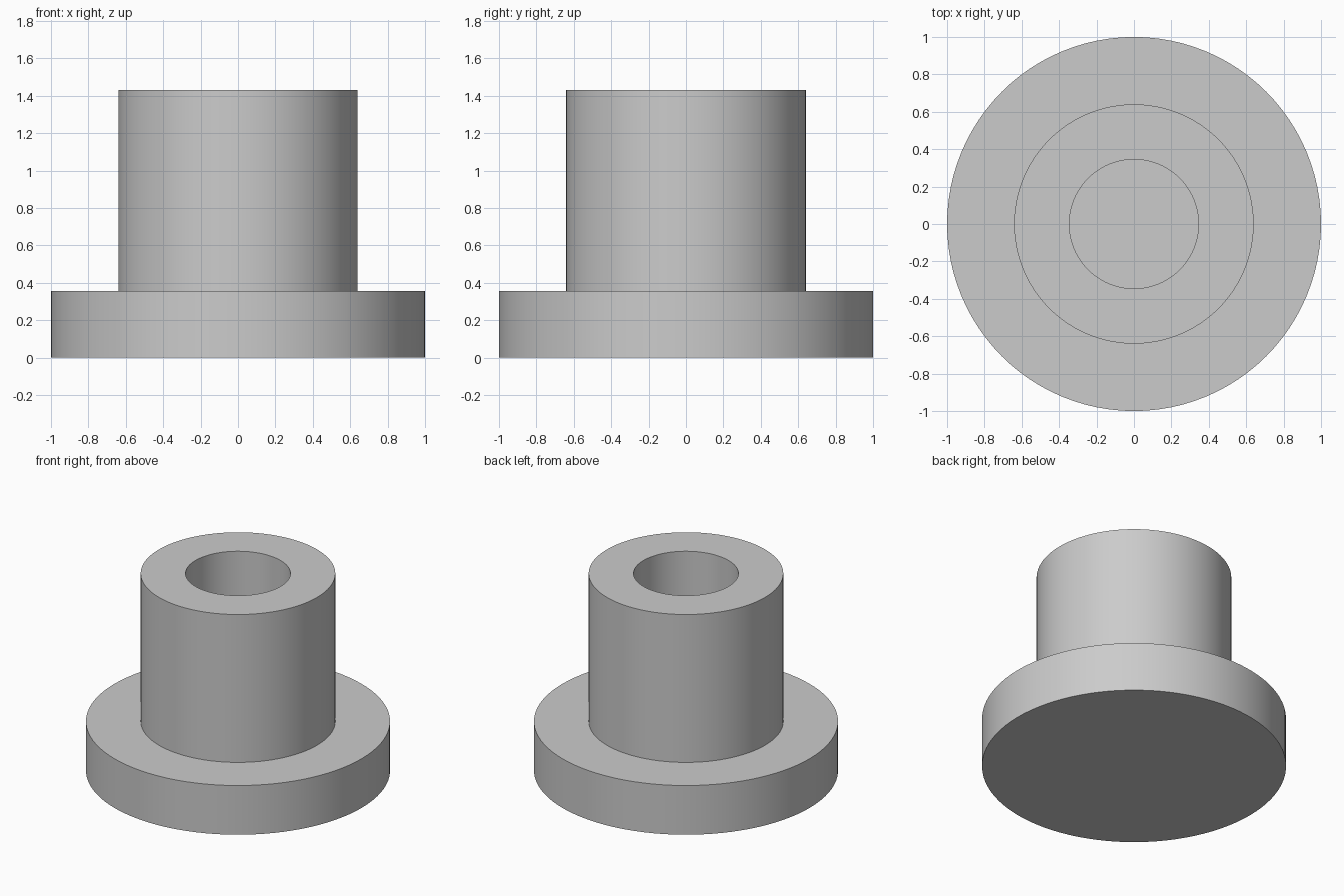
import bpy
import bmesh
import math
from mathutils import Vector

cube = bpy.data.objects.get("Cube")
if cube:
    bpy.data.objects.remove(cube, do_unlink=True)

SEGMENTS = 96
FLANGE_RADIUS, FLANGE_TOP = 1.0, 0.357
SLEEVE_RADIUS, SLEEVE_TOP = 0.64, 1.43
BORE_RADIUS, BORE_FLOOR = 0.345, FLANGE_TOP

# Plain grey material
grey = bpy.data.materials.new("plain_grey")
grey.use_nodes = True
colour = (0.6, 0.6, 0.6, 1.0)
grey.diffuse_color = colour
grey.node_tree.nodes["Principled BSDF"].inputs["Base Color"].default_value = colour


def lathe(name, profile):
    """Spin a radius/height profile around z into a closed solid."""
    bm = bmesh.new()
    verts = [bm.verts.new((r, 0, z)) for r, z in profile]
    edges = [bm.edges.new(pair) for pair in zip(verts, verts[1:])]
    bmesh.ops.spin(bm, geom=verts + edges, cent=Vector(), axis=Vector((0, 0, 1)),
                   angle=math.tau, steps=SEGMENTS, use_merge=True)
    bmesh.ops.remove_doubles(bm, verts=bm.verts, dist=1e-4)
    bmesh.ops.recalc_face_normals(bm, faces=bm.faces)
    mesh = bpy.data.meshes.new(name)
    bm.to_mesh(mesh)
    bm.free()
    mesh.materials.append(grey)
    obj = bpy.data.objects.new(name, mesh)
    bpy.context.collection.objects.link(obj)
    bpy.ops.object.select_all(action='DESELECT')
    obj.select_set(True)
    bpy.context.view_layer.objects.active = obj
    bpy.ops.object.shade_smooth_by_angle(angle=math.radians(30))
    return obj


# Flange, sleeve and blind bore as one turned solid
lathe("flanged_bushing", [
    (0, 0),
    (FLANGE_RADIUS, 0),
    (FLANGE_RADIUS, FLANGE_TOP),
    (SLEEVE_RADIUS, FLANGE_TOP),
    (SLEEVE_RADIUS, SLEEVE_TOP),
    (BORE_RADIUS, SLEEVE_TOP),
    (BORE_RADIUS, BORE_FLOOR),
    (0, BORE_FLOOR),
])
